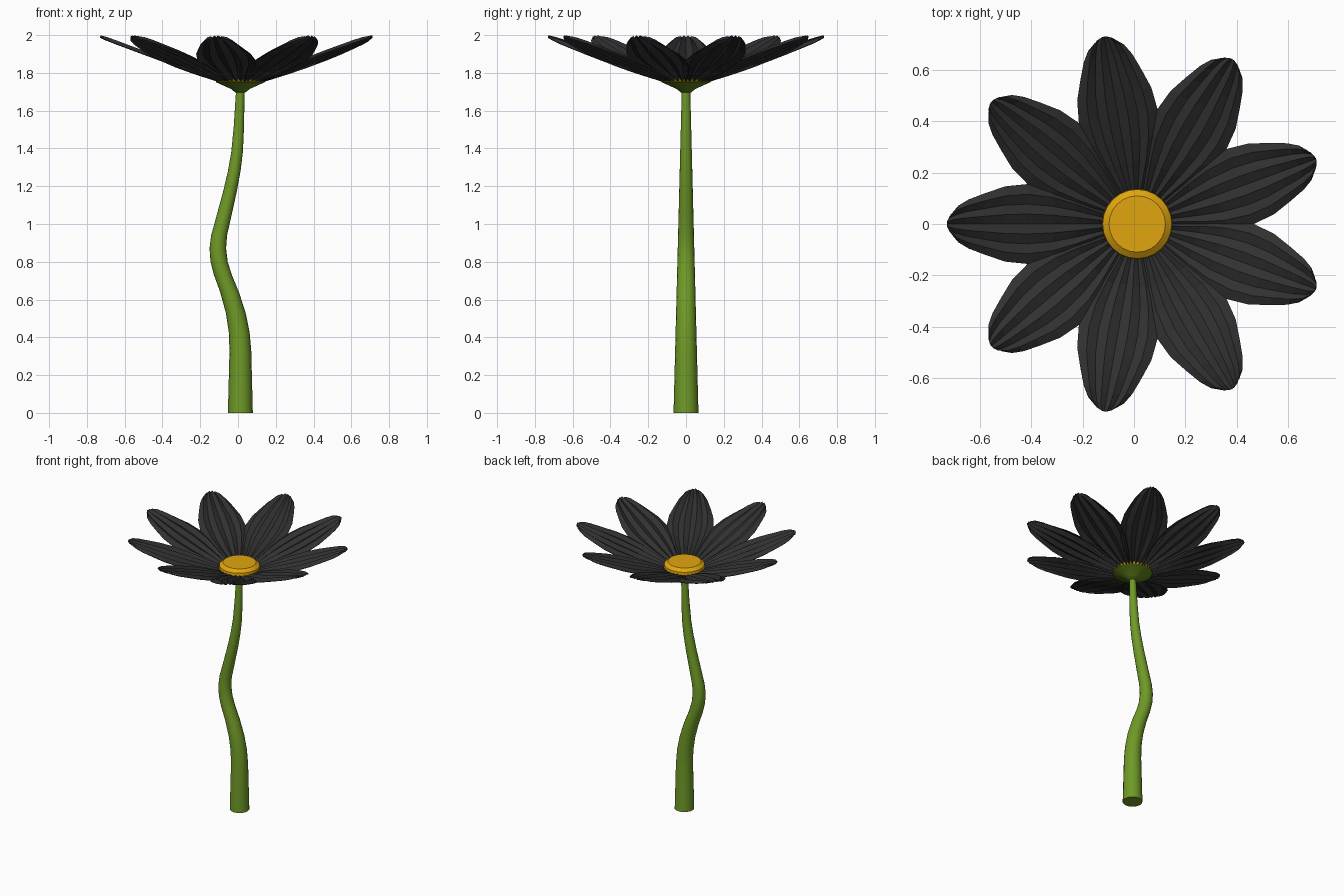
import bpy, bmesh, math
from mathutils import Matrix, Vector

if "Cube" in bpy.data.objects:
    bpy.data.objects.remove(bpy.data.objects["Cube"])

CX = 0.0125  # flower axis


def material(name, color):
    m = bpy.data.materials.new(name)
    m.diffuse_color = (*color, 1)
    m.use_nodes = True
    m.node_tree.nodes["Principled BSDF"].inputs["Base Color"].default_value = m.diffuse_color
    return m


def finish(bm, name, mat, smooth=None):
    mesh = bpy.data.meshes.new(name)
    bmesh.ops.recalc_face_normals(bm, faces=bm.faces)
    bm.to_mesh(mesh)
    bm.free()
    ob = bpy.data.objects.new(name, mesh)
    bpy.context.collection.objects.link(ob)
    mesh.materials.append(mat)
    if smooth:
        bpy.ops.object.select_all(action='DESELECT')
        ob.select_set(True)
        bpy.context.view_layer.objects.active = ob
        bpy.ops.object.shade_smooth_by_angle(angle=math.radians(smooth))
    return ob


def loft(name, rings, sides, mat, smooth):
    """Capped stack of horizontal rings given as (centre x, z, radius)."""
    bm = bmesh.new()
    loops = []
    for x, z, r in rings:
        loops.append([bm.verts.new((x + r * math.cos(2 * math.pi * i / sides),
                                    r * math.sin(2 * math.pi * i / sides), z))
                      for i in range(sides)])
    for a, b in zip(loops, loops[1:]):
        for i in range(sides):
            j = (i + 1) % sides
            bm.faces.new((a[i], a[j], b[j], b[i]))
    bm.faces.new(loops[0])
    bm.faces.new(loops[-1])
    return finish(bm, name, mat, smooth)


green = material("stem_green", (0.16, 0.32, 0.02))
dark_green = material("calyx_green", (0.12, 0.22, 0.01))
gold = material("center_gold", (0.75, 0.38, 0.005))
black = material("petal_black", (0.03, 0.03, 0.03))

# Wavy tapering stem
path = [(0.0125, 0), (0.0125, 0.2), (0.0125, 0.33), (0.006, 0.43), (-0.012, 0.53),
        (-0.045, 0.64), (-0.08, 0.73), (-0.1, 0.8), (-0.107, 0.87), (-0.1, 0.94),
        (-0.075, 1.04), (-0.043, 1.17), (-0.02, 1.28), (-0.005, 1.38), (0.005, 1.52),
        (0.0125, 1.72)]
loft("stem", [(x, z, 0.066 - 0.0255 * z) for x, z in path], 16, green, 40)

# Green cup under the petals
loft("calyx", [(CX, 1.695, 0.025), (CX, 1.715, 0.05), (CX, 1.752, 0.132), (CX, 1.758, 0.12)],
     24, dark_green, 40)

# Golden flower centre with flat top
loft("flower_center", [(CX, 1.755, 0.125), (CX, 1.768, 0.137), (CX, 1.79, 0.135),
                       (CX, 1.81, 0.11)], 24, gold, 30)

# Petal outline: (distance from axis, half width)
outline = [(0.03, 0.012), (0.15, 0.06), (0.24, 0.103), (0.33, 0.138), (0.43, 0.155),
           (0.52, 0.146), (0.6, 0.12), (0.67, 0.095), (0.715, 0.07), (0.742, 0.04)]
COLS = 8


def petal(index):
    """Pleated petal rising outward from the centre."""
    bm = bmesh.new()
    rows = []
    for d, w in outline:
        row = []
        for c in range(COLS + 1):
            u = 2 * c / COLS - 1
            pleat = (0.009 if c % 2 else -0.009) * min(1, w / 0.08)
            dd = d - 0.02 * u * u * (d / 0.742) ** 4  # rounded tip
            row.append(bm.verts.new((dd, u * w, 1.716 + 0.373 * dd + pleat)))
        rows.append(row)
    for a, b in zip(rows, rows[1:]):
        for c in range(COLS):
            bm.faces.new((a[c], b[c], b[c + 1], a[c + 1]))
    turn = Matrix.Rotation(math.radians(180 + 40 * index), 4, 'Z')
    bm.transform(Matrix.Translation(Vector((CX, 0, 0))) @ turn)
    ob = finish(bm, f"petal_{index + 1}", black)
    solid = ob.modifiers.new("thickness", 'SOLIDIFY')
    solid.thickness = 0.004
    solid.offset = 0


# Nine petals around the centre
for i in range(9):
    petal(i)
